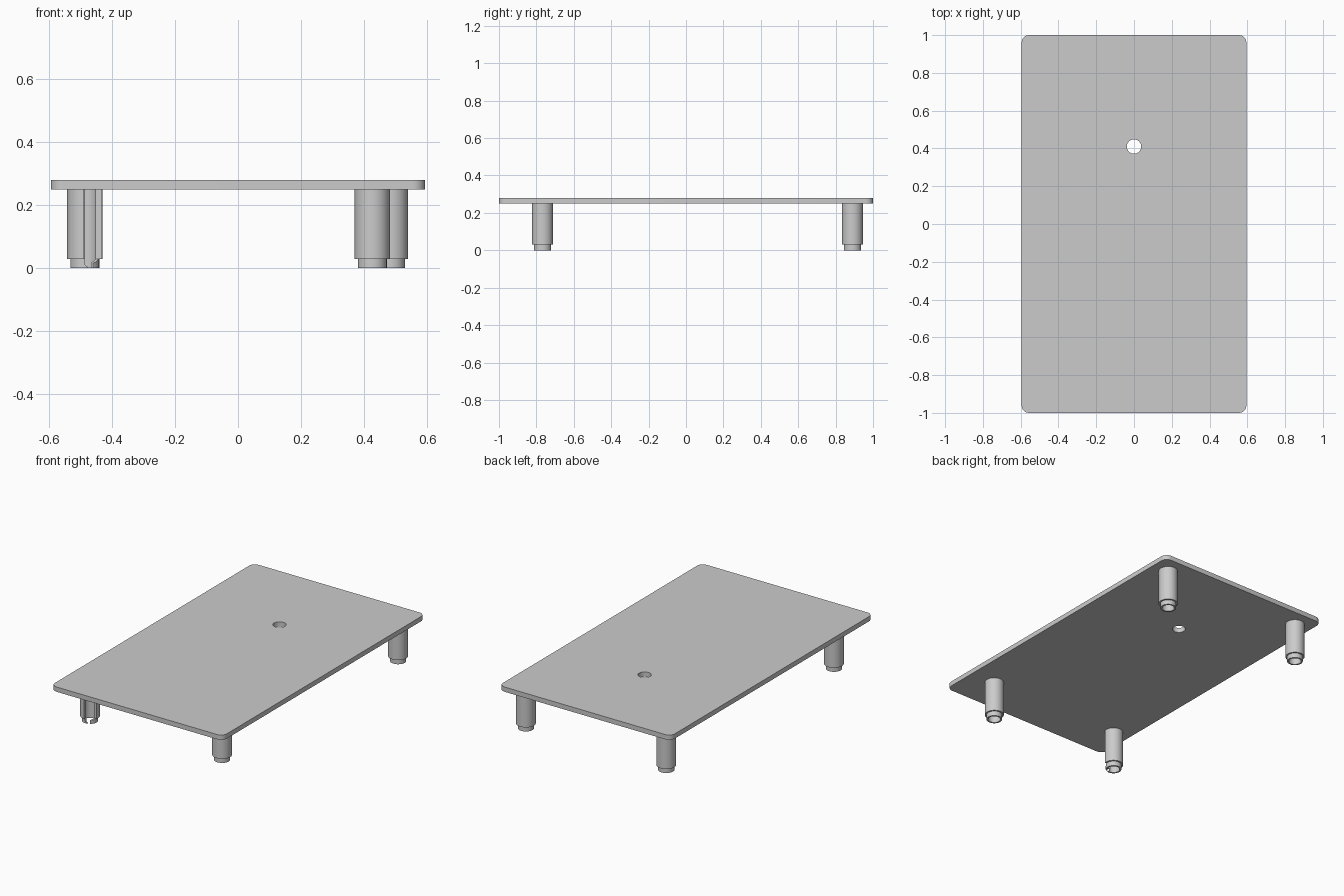
import bpy, bmesh, math
from mathutils import Matrix, Vector

if "Cube" in bpy.data.objects:
    bpy.data.objects.remove(bpy.data.objects["Cube"])

PLATE_Z, TOP_Z, STEP_Z = 0.25, 0.28, 0.03
OUTER, SPIGOT, BORE = 0.056, 0.046, 0.036

grey = bpy.data.materials.new("light_grey")
grey.use_nodes = True
colour = (0.6, 0.6, 0.6, 1)
grey.diffuse_color = colour
grey.node_tree.nodes["Principled BSDF"].inputs["Base Color"].default_value = colour


def make(name, bm, location=(0, 0, 0)):
    bmesh.ops.recalc_face_normals(bm, faces=bm.faces)
    mesh = bpy.data.meshes.new(name)
    bm.to_mesh(mesh)
    bm.free()
    obj = bpy.data.objects.new(name, mesh)
    obj.location = location
    bpy.context.collection.objects.link(obj)
    mesh.materials.append(grey)
    return obj


def cut(obj, cutter):
    mod = obj.modifiers.new("cut", "BOOLEAN")
    mod.operation, mod.solver, mod.object = "DIFFERENCE", "EXACT", cutter
    cutter.hide_render = True
    cutter.hide_set(True)


def smooth(obj):
    bpy.ops.object.select_all(action="DESELECT")
    obj.select_set(True)
    bpy.context.view_layer.objects.active = obj
    bpy.ops.object.convert(target="MESH")
    bpy.ops.object.shade_smooth_by_angle(angle=math.radians(30))


# Flat plate with rounded corners
bm = bmesh.new()
bmesh.ops.create_cube(bm, size=1)
bmesh.ops.scale(bm, vec=(1.19, 2, TOP_Z - PLATE_Z), verts=bm.verts)
uprights = [e for e in bm.edges
            if abs(e.verts[0].co.z - e.verts[1].co.z) > 0.01]
bmesh.ops.bevel(bm, geom=uprights, offset=0.04, segments=8,
                profile=0.5, affect="EDGES")
plate = make("plate", bm, (0, 0, (PLATE_Z + TOP_Z) / 2))

# Round hole through the plate
bm = bmesh.new()
bmesh.ops.create_cone(bm, cap_ends=True, segments=48, radius1=0.038,
                      radius2=0.038, depth=0.2)
hole = make("hole_cutter", bm, (0, 0.41, PLATE_Z))
cut(plate, hole)
smooth(plate)


# Hollow stepped leg, turned from a closed profile
def make_leg(name, x, y):
    top = PLATE_Z + 0.005
    profile = [(BORE, 0), (SPIGOT, 0), (SPIGOT, STEP_Z),
               (OUTER, STEP_Z), (OUTER, top), (BORE, top)]
    bm = bmesh.new()
    verts = [bm.verts.new((r, 0, z)) for r, z in profile]
    edges = [bm.edges.new((verts[i - 1], verts[i])) for i in range(len(verts))]
    bmesh.ops.spin(bm, geom=verts + edges, cent=(0, 0, 0), axis=(0, 0, 1),
                   angle=math.tau, steps=48, use_merge=True)
    bmesh.ops.remove_doubles(bm, verts=bm.verts, dist=0.0001)
    return make(name, bm, (x, y, 0))


legs = [make_leg("front_right_leg", -0.487, -0.767),
        make_leg("front_left_leg", 0.427, -0.767),
        make_leg("back_right_leg", -0.487, 0.89),
        make_leg("back_left_leg", 0.485, 0.89)]

# Open wedge in one leg, narrowing to a tip at the foot
bm = bmesh.new()
for z, start, end in ((-0.002, 20, 34), (STEP_Z, -2, 75), (PLATE_Z, -2, 75)):
    bm.verts.new((0, 0, z))
    for a in (start, end):
        a = math.radians(a)
        bm.verts.new((0.1 * math.sin(a), -0.1 * math.cos(a), z))
bm.verts.ensure_lookup_table()
v = list(bm.verts)
bm.faces.new(v[:3])
bm.faces.new(v[6:])
for k in (0, 3):
    for i in range(3):
        j = (i + 1) % 3
        bm.faces.new((v[k + i], v[k + j], v[k + 3 + j], v[k + 3 + i]))
slot = make("slot_cutter", bm, legs[0].location)
bpy.context.view_layer.update()
cut(legs[0], slot)

for leg in legs:
    smooth(leg)

for cutter in (hole, slot):
    bpy.data.objects.remove(cutter)
